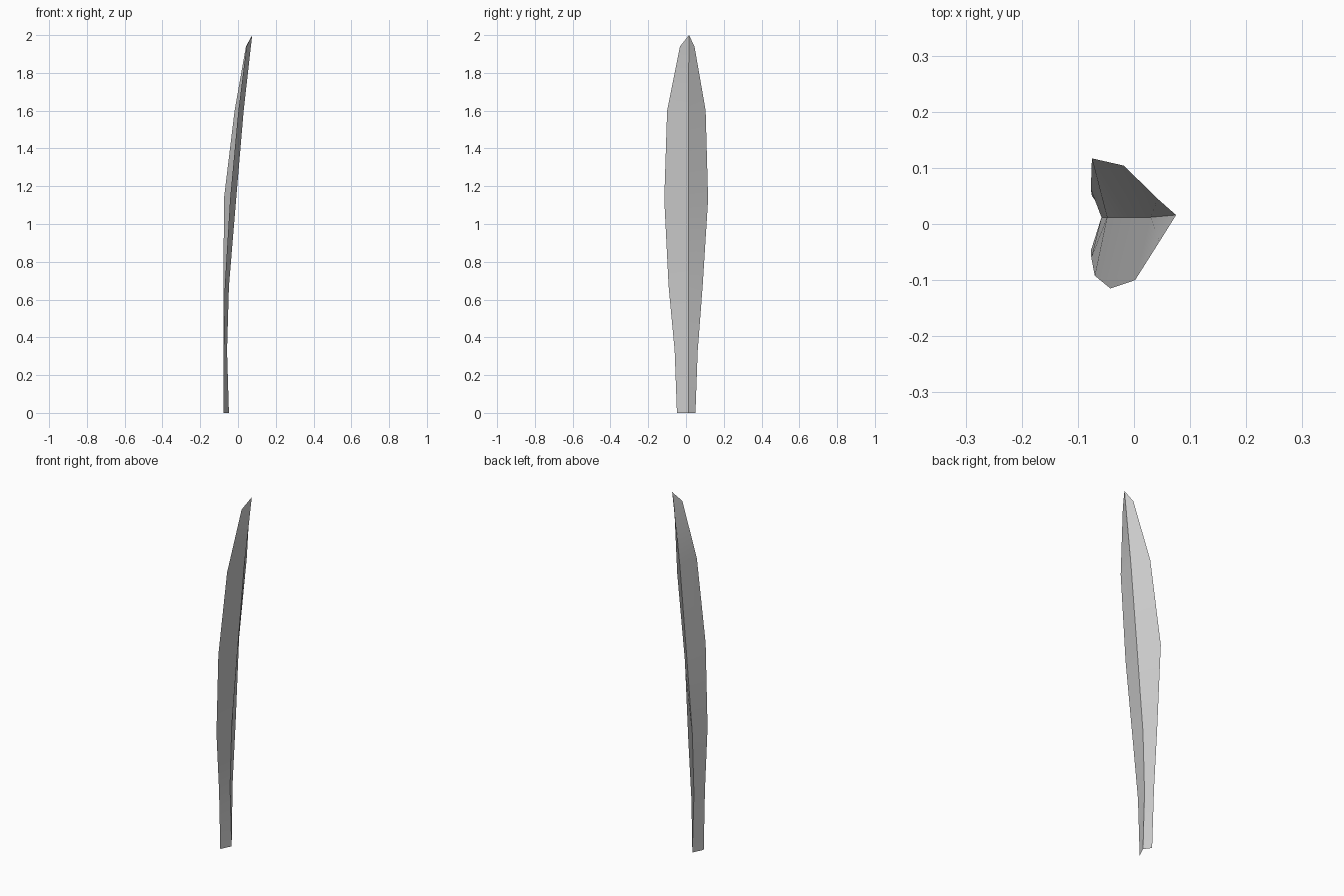
import bpy, bmesh, math

if "Cube" in bpy.data.objects:
    bpy.data.objects.remove(bpy.data.objects["Cube"])

# Cross rows: height, midrib x, front edge (x, y), back edge (x, y)
RIB_Y = 0.012
rows = [
    (0.00, -0.048, (-0.077, -0.048), (-0.075, 0.050)),
    (0.33, -0.058, (-0.076, -0.060), (-0.077, 0.062)),
    (0.67, -0.048, (-0.070, -0.092), (-0.076, 0.088)),
    (1.13, -0.010, (-0.042, -0.115), (-0.075, 0.117)),
    (1.60,  0.030, (0.002, -0.100), (-0.018, 0.104)),
]
bm = bmesh.new()
grid = []
for z, rib, front, back in rows:
    grid.append([bm.verts.new((*front, z)),
                 bm.verts.new((rib, RIB_Y, z)),
                 bm.verts.new((*back, z))])

# Folded blade body
for low, high in zip(grid, grid[1:]):
    for i in range(2):
        bm.faces.new((low[i], low[i + 1], high[i + 1], high[i]))

# Pointed end, where the midrib runs straight to the tip
front, rib, back = grid[-1]
tip = bm.verts.new((0.075, 0.016, 2.0))
front_end = bm.verts.new((0.045, -0.032, 1.94))
back_end = bm.verts.new((0.042, 0.045, 1.94))
bm.faces.new((front, rib, front_end))
bm.faces.new((rib, tip, front_end))
bm.faces.new((rib, back, back_end, tip))

mesh = bpy.data.meshes.new("grass_blade")
bm.to_mesh(mesh)
bm.free()
blade = bpy.data.objects.new("grass_blade", mesh)
bpy.context.collection.objects.link(blade)

# Smooth shading with crisp folds
bpy.context.view_layer.objects.active = blade
blade.select_set(True)
bpy.ops.object.shade_smooth_by_angle(angle=math.radians(30))
